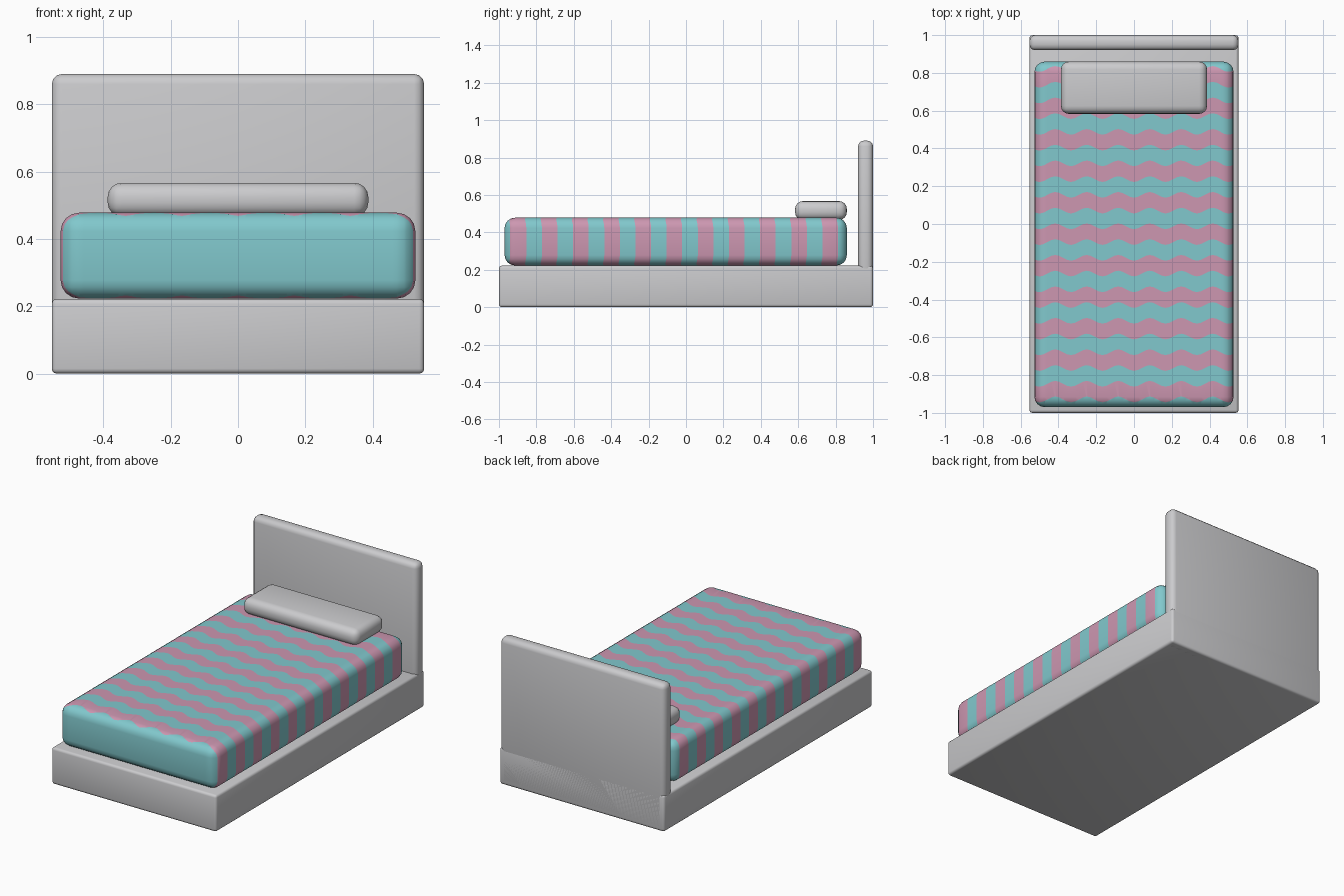
import bpy, bmesh, math

if "Cube" in bpy.data.objects:
    bpy.data.objects.remove(bpy.data.objects["Cube"])


def material(name, rgb):
    m = bpy.data.materials.new(name)
    m.diffuse_color = (*rgb, 1)
    m.use_nodes = True
    m.node_tree.nodes["Principled BSDF"].inputs["Base Color"].default_value = m.diffuse_color
    return m


grey = material("pale grey", (0.60, 0.60, 0.615))
teal = material("teal", (0.22, 0.58, 0.61))
pink = material("pink", (0.61, 0.31, 0.44))


def rounded_box(lo, hi, radius, segments):
    """Bmesh box between two corners with all edges rounded."""
    bm = bmesh.new()
    bmesh.ops.create_cube(bm, size=1)
    for v in bm.verts:
        for i in range(3):
            v.co[i] = hi[i] if v.co[i] > 0 else lo[i]
    bmesh.ops.bevel(bm, geom=bm.edges[:], offset=radius, segments=segments,
                    profile=0.5, affect='EDGES', clamp_overlap=True)
    return bm


def finish(bm, name, mats):
    me = bpy.data.meshes.new(name)
    bm.normal_update()
    bm.to_mesh(me)
    bm.free()
    for m in mats:
        me.materials.append(m)
    ob = bpy.data.objects.new(name, me)
    bpy.context.collection.objects.link(ob)
    bpy.ops.object.select_all(action='DESELECT')
    ob.select_set(True)
    bpy.context.view_layer.objects.active = ob
    bpy.ops.object.shade_smooth_by_angle(angle=math.radians(35))
    return ob


# Plain grey parts: name, low corner, high corner, rounding, segments
for name, lo, hi, r, s in (
    ("bed_base", (-0.553, -1, 0), (0.553, 1, 0.222), 0.015, 3),
    ("headboard", (-0.553, 0.92, 0), (0.553, 1, 0.89), 0.03, 3),
    ("pillow", (-0.387, 0.583, 0.466), (0.387, 0.86, 0.567), 0.042, 4),
):
    finish(rounded_box(lo, hi, r, s), name, [grey])

# Mattress with wavy stripes
PERIOD = 1 / 6
MIDDLE = -0.054      # centre line of one pink stripe
WAVE = 0.015


def wave(x):
    return -WAVE * math.cos(2 * math.pi * x / PERIOD)


def cut(bm, co, no):
    bmesh.ops.bisect_plane(bm, geom=bm.verts[:] + bm.edges[:] + bm.faces[:],
                           dist=1e-5, plane_co=co, plane_no=no)


bm = rounded_box((-0.527, -0.97, 0.223), (0.527, 0.86, 0.478), 0.055, 4)
# columns that let the stripes bend
for i in range(-24, 25):
    cut(bm, (i * PERIOD / 8, 0, 0), (1, 0, 0))
# straighten the waves, cut straight stripes, then bend back
for v in bm.verts:
    v.co.y -= wave(v.co.x)
for k in range(-6, 7):
    for side in (-0.25, 0.25):
        cut(bm, (0, MIDDLE + (k + side) * PERIOD, 0), (0, 1, 0))
for f in bm.faces:
    t = (f.calc_center_median().y - MIDDLE) / PERIOD
    f.material_index = 1 if abs(t - round(t)) < 0.25 else 0
for v in bm.verts:
    v.co.y += wave(v.co.x)
finish(bm, "mattress", [teal, pink])
